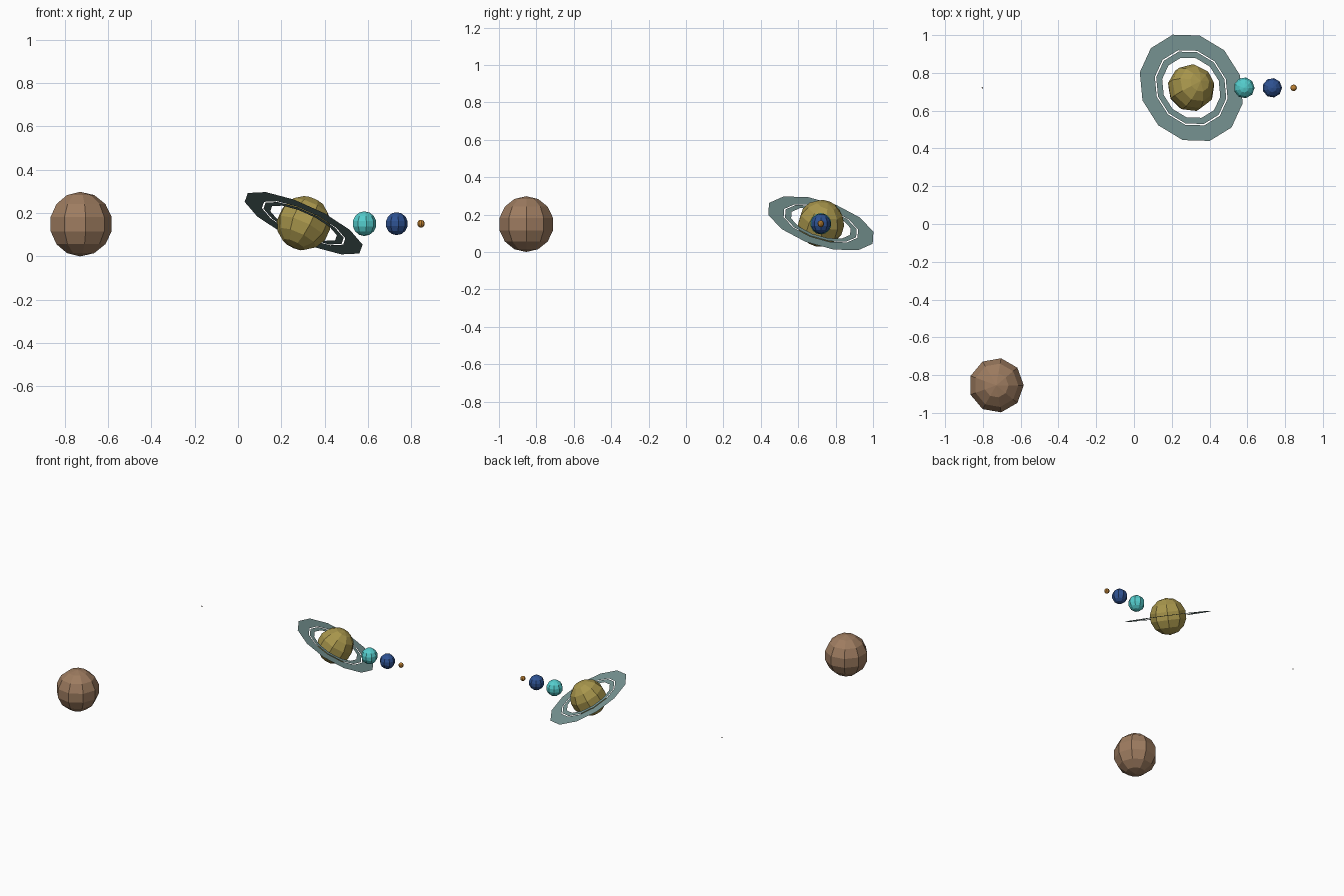
import bpy
from math import sin, cos, pi, radians
from mathutils import Matrix, Vector

if "Cube" in bpy.data.objects:
    bpy.data.objects.remove(bpy.data.objects["Cube"])


def material(name, rgb):
    lin = [((c / 255 + 0.055) / 1.055) ** 2.4 for c in rgb]
    m = bpy.data.materials.new(name)
    m.diffuse_color = (*lin, 1)
    m.use_nodes = True
    m.node_tree.nodes["Principled BSDF"].inputs["Base Color"].default_value = m.diffuse_color
    return m


def add_mesh(name, verts, faces, mat, matrix):
    me = bpy.data.meshes.new(name)
    me.from_pydata(verts, [], faces)
    me.materials.append(mat)
    ob = bpy.data.objects.new(name, me)
    ob.matrix_world = matrix
    bpy.context.collection.objects.link(ob)
    return ob


def globe(name, r, matrix, mat, n=9, rows=7):
    """Flat-faced sphere with a meridian on local +x."""
    verts = [(0, 0, r)]
    for j in range(1, rows):
        p = pi * j / rows
        verts += [(r * sin(p) * cos(2 * pi * i / n),
                   r * sin(p) * sin(2 * pi * i / n), r * cos(p)) for i in range(n)]
    verts.append((0, 0, -r))
    last = len(verts) - 1
    faces = []
    for i in range(n):
        k = (i + 1) % n
        faces.append((0, 1 + i, 1 + k))
        for j in range(rows - 2):
            a, b = 1 + j * n, 1 + (j + 1) * n
            faces.append((a + i, b + i, b + k, a + k))
        c = 1 + (rows - 2) * n
        faces.append((c + i, last, c + k))
    return add_mesh(name, verts, faces, mat, matrix)


def flat_ring(name, r_in, r_out, matrix, mat, n=12):
    """Paper-thin annulus facing local +z."""
    verts = [(r * cos(2 * pi * i / n), r * sin(2 * pi * i / n), 0)
             for r in (r_in, r_out) for i in range(n)]
    faces = [(i, n + i, n + (i + 1) % n, (i + 1) % n) for i in range(n)]
    return add_mesh(name, verts, faces, mat, matrix)


brown = material("brown", (158, 124, 96))
gold = material("gold", (168, 150, 76))
teal = material("teal", (84, 204, 204))
blue = material("blue", (46, 82, 146))
orange = material("orange", (190, 130, 52))
slate = material("ring grey green", (122, 152, 150))
dark = material("dark brown", (80, 64, 54))

ROW_Y, MID_Z = 0.721, 0.151

# Large planet standing apart
globe("large_planet", 0.149, Matrix.Translation((-0.729, -0.854, 0.149)), brown)

# Row of small planets
for name, x, r, mat in (("teal_planet", 0.583, 0.057, teal),
                        ("blue_planet", 0.732, 0.053, blue),
                        ("orange_planet", 0.845, 0.018, orange),
                        ("tiny_planet", -0.803, 0.004, dark)):
    globe(name, r, Matrix.Translation((x, ROW_Y, MID_Z)), mat)

# Tilted planet with two flat rings
axis = Vector((0.40, 0.28, 0.872)).normalized()
side = Vector((0, 0, 1)).cross(axis).normalized()
down = side.cross(axis)
tilt = Matrix((down, side, axis)).transposed().to_4x4()
place = Matrix.Translation((0.303, ROW_Y, MID_Z + 0.002)) @ tilt @ Matrix.Rotation(radians(12), 4, 'Z')
globe("ringed_planet", 0.126, place, gold)
flat_ring("inner_ring", 0.170, 0.205, place, slate)
flat_ring("outer_ring", 0.213, 0.301, place, slate)
